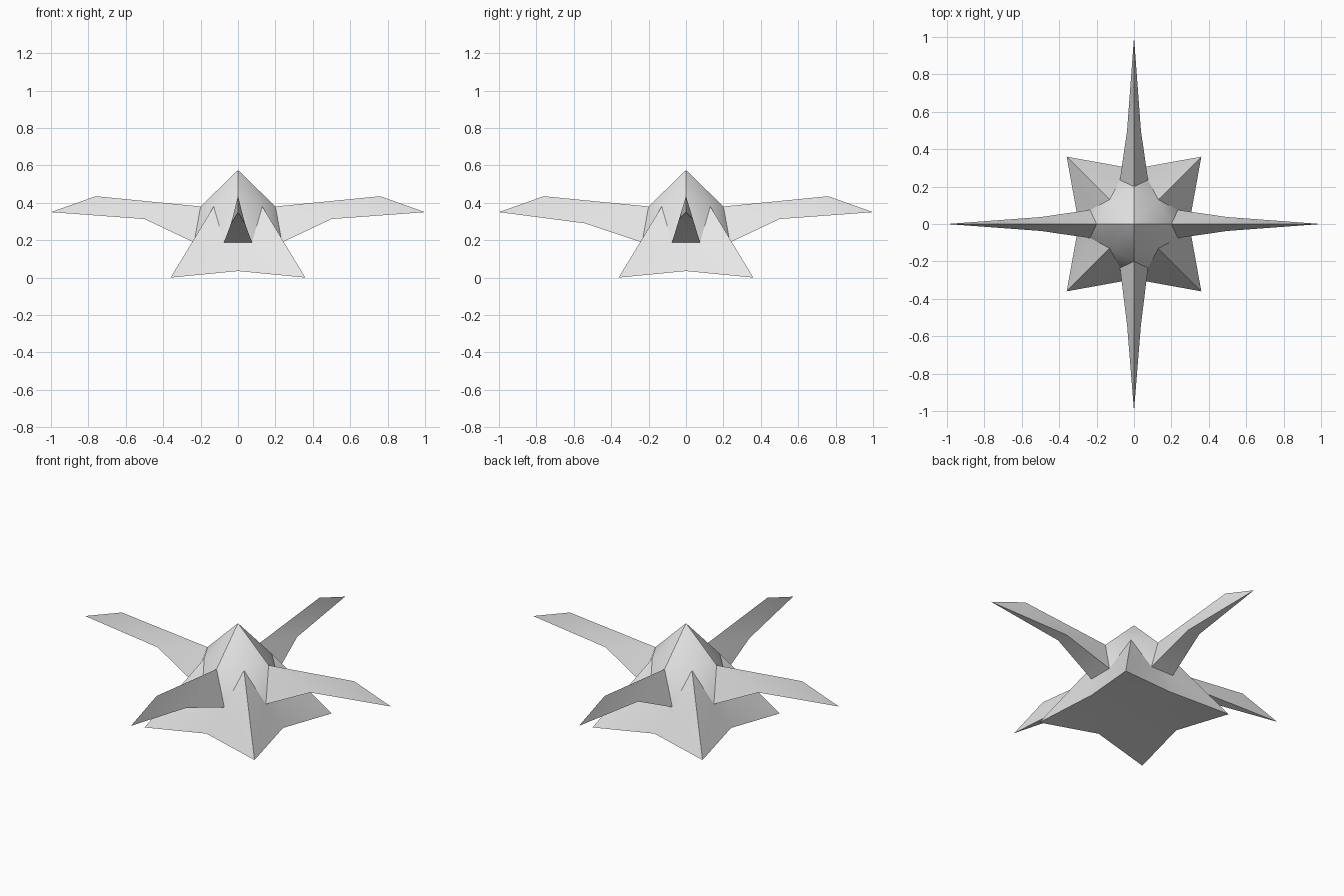
import bpy, bmesh, math
from mathutils import Matrix, Vector

cube = bpy.data.objects.get("Cube")
if cube:
    bpy.data.objects.remove(cube, do_unlink=True)

grey = bpy.data.materials.new("light_grey")
grey.use_nodes = True
grey.diffuse_color = (0.8, 0.8, 0.8, 1)
grey.node_tree.nodes["Principled BSDF"].inputs["Base Color"].default_value = (0.8, 0.8, 0.8, 1)


def make_part(name, polygons):
    """Weld polygons, given as lists of points, into one shaded object."""
    bm = bmesh.new()
    for poly in polygons:
        bm.faces.new([bm.verts.new(p) for p in poly])
    bmesh.ops.remove_doubles(bm, verts=bm.verts[:], dist=0.0005)
    bmesh.ops.recalc_face_normals(bm, faces=bm.faces[:])
    mesh = bpy.data.meshes.new(name)
    bm.to_mesh(mesh)
    bm.free()
    mesh.materials.append(grey)
    obj = bpy.data.objects.new(name, mesh)
    bpy.context.collection.objects.link(obj)
    bpy.ops.object.select_all(action='DESELECT')
    obj.select_set(True)
    bpy.context.view_layer.objects.active = obj
    bpy.ops.object.shade_smooth_by_angle(angle=math.radians(30))
    return obj


def turned(polygons, quarter):
    rot = Matrix.Rotation(quarter * math.pi / 2, 3, 'Z')
    return [[rot @ Vector(p) for p in poly] for poly in polygons]


# Points shared by the body and the arm roots, for the +x quarter
APEX = (0, 0, 0.575)
ROOT_TOP = (0.20, 0, 0.38)
BASE_MID = (0.295, 0, 0.035)
BASE_CENTRE = (0, 0, 0.04)


def root(side):
    return (0.235, side * 0.075, 0.188)


# Body: pointed cap, four splayed corners and a shallow star-shaped underside
sector = [[root(-1), root(1), BASE_MID]]
for s in (-1, 1):
    shoulder = (0.13, s * 0.13, 0.38)
    foot = (0.36, s * 0.36, 0)
    sector += [
        [APEX, ROOT_TOP, shoulder],
        [ROOT_TOP, root(s), shoulder],
        [shoulder, root(s), foot],
        [root(s), BASE_MID, foot],
        [BASE_CENTRE, foot, BASE_MID],
    ]
make_part("body", [p for q in range(4) for p in turned(sector, q)])


# Arms: three-sided tapering spikes with a ridge on top
def arm(elbow_reach, elbow_height):
    peak, tip = (0.76, 0, 0.435), (1, 0, 0.35)

    def elbow(side):
        return (elbow_reach, side * 0.037, elbow_height)

    polys = [
        [root(-1), root(1), ROOT_TOP],
        [root(-1), root(1), elbow(1), elbow(-1)],
        [elbow(-1), elbow(1), tip],
    ]
    for s in (-1, 1):
        polys += [[ROOT_TOP, peak, elbow(s), root(s)], [peak, tip, elbow(s)]]
    return polys


for quarter, name in enumerate(("left_arm", "back_arm", "right_arm", "front_arm")):
    shape = arm(0.54, 0.29) if name == "front_arm" else arm(0.50, 0.313)
    make_part(name, turned(shape, quarter))
